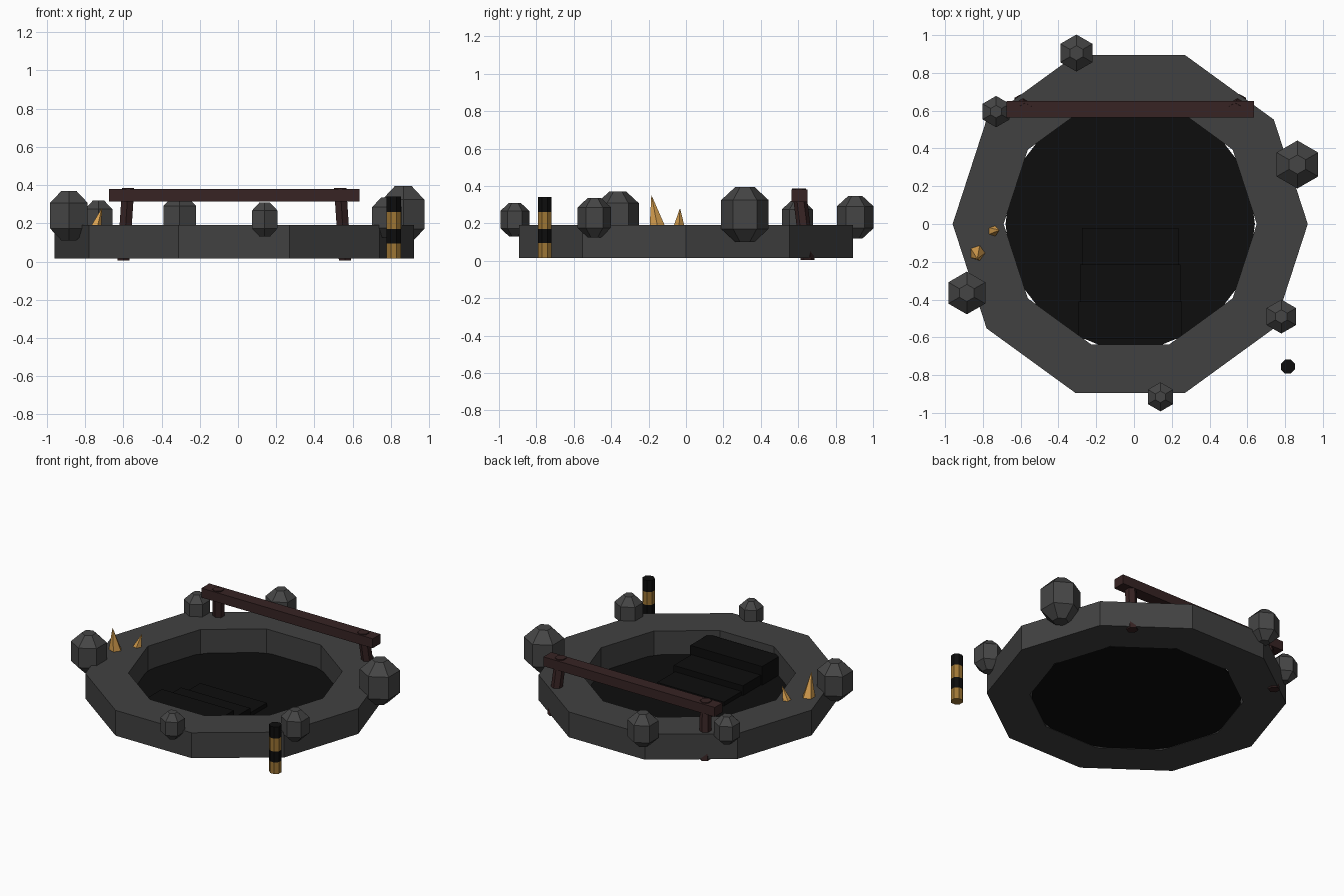
import bpy, bmesh, math
from mathutils import Vector

cube = bpy.data.objects.get("Cube")
if cube:
    bpy.data.objects.remove(cube, do_unlink=True)


def material(name, rgb):
    m = bpy.data.materials.new(name)
    m.use_nodes = True
    color = (*rgb, 1)
    m.diffuse_color = color
    bsdf = next(n for n in m.node_tree.nodes if n.type == 'BSDF_PRINCIPLED')
    bsdf.inputs["Base Color"].default_value = color
    return m


STONE = material("dark stone", (0.053, 0.053, 0.053))
ROCK = material("boulder grey", (0.06, 0.06, 0.06))
BLACK = material("pit black", (0.004, 0.004, 0.004))
WOOD = material("dark red wood", (0.038, 0.017, 0.017))
YELLOW = material("warning yellow", (0.34, 0.18, 0.035))
AMBER = material("amber crystal", (0.70, 0.36, 0.08))


def finish(name, bm, *mats):
    bmesh.ops.recalc_face_normals(bm, faces=bm.faces)
    mesh = bpy.data.meshes.new(name)
    bm.to_mesh(mesh)
    bm.free()
    for m in mats:
        mesh.materials.append(m)
    ob = bpy.data.objects.new(name, mesh)
    bpy.context.collection.objects.link(ob)
    return ob


def loft(name, sections, sides, mats, turn=0.0, closed=False, band=None):
    """Skin polygon rings given as (centre, radius); a zero radius makes a tip."""
    bm = bmesh.new()
    rings = []
    for centre, r in sections:
        c = Vector(centre)
        angles = [turn + math.tau * i / sides for i in range(sides)] if r else [0]
        rings.append([bm.verts.new(c + Vector((math.cos(a), math.sin(a), 0)) * r)
                      for a in angles])
    pairs = list(zip(rings, rings[1:]))
    if closed:
        pairs.append((rings[-1], rings[0]))
    for k, (lo, hi) in enumerate(pairs):
        for i in range(sides):
            j = (i + 1) % sides
            quad = [lo[i], lo[j]] + ([hi[0]] if len(hi) == 1 else [hi[j], hi[i]])
            bm.faces.new(quad).material_index = band(k) if band else 0
    if not closed:
        for k, ring in ((0, rings[0]), (len(pairs) - 1, rings[-1])):
            if len(ring) > 2:
                bm.faces.new(ring).material_index = band(k) if band else 0
    return finish(name, bm, *mats)


def box(name, lo, hi, mat):
    bm = bmesh.new()
    bmesh.ops.create_cube(bm, size=1)
    lo, hi = Vector(lo), Vector(hi)
    for v in bm.verts:
        v.co = (lo + hi) / 2 + v.co * (hi - lo)
    return finish(name, bm, mat)


# Ten-sided stone rim
CX, FLOOR, TOP = -0.02, 0.015, 0.19
low, high = (CX, 0, FLOOR), (CX, 0, TOP)
loft("stone_rim", [(low, 0.94), (high, 0.94), (high, 0.67), (low, 0.67)],
     10, [STONE], closed=True)

# Dark pit floor
loft("pit_floor", [((CX, 0, 0.017), 0.66), ((CX, 0, 0.027), 0.66)], 24, [BLACK])

# Steps climbing toward the front rim
for i, top in enumerate((0.054, 0.095, 0.156)):
    half = 0.255 + 0.01 * i
    y = -0.02 - 0.195 * i
    box(f"step_{i + 1}", (CX - half, y - 0.2, 0.02), (CX + half, y, top), BLACK)

# Boulders around the rim: x, y, radius, bottom, top
boulders = [(0.865, 0.315, 0.127, 0.10, 0.395), (-0.885, -0.365, 0.113, 0.11, 0.37),
            (-0.305, 0.905, 0.098, 0.12, 0.345), (0.78, -0.49, 0.09, 0.125, 0.335),
            (0.14, -0.915, 0.077, 0.13, 0.31), (-0.73, 0.595, 0.083, 0.13, 0.32)]
for n, (x, y, r, z0, z1) in enumerate(boulders):
    mid, h = (z0 + z1) / 2, (z1 - z0) / 2
    profile = [(-1, 0.4), (-0.52, 1), (0.52, 1), (1, 0.4)]
    loft(f"boulder_{n + 1}", [((x, y, mid + h * t), r * s) for t, s in profile],
         6, [ROCK], turn=math.pi / 2)

# Wooden rail on two splayed posts
box("rail_beam", (-0.675, 0.565, 0.315), (0.635, 0.65, 0.38), WOOD)
for side, name in ((-1, "right"), (1, "left")):
    loft(f"rail_post_{name}", [((CX + side * 0.58, 0.65, 0.005), 0.037),
                               ((CX + side * 0.555, 0.604, 0.386), 0.037)],
         6, [WOOD], turn=math.pi / 2)

# Striped marker post
levels = (0.015, 0.095, 0.17, 0.26, 0.34)
loft("marker_post", [((0.815, -0.755, z), 0.04) for z in levels], 8,
     [YELLOW, BLACK], turn=math.pi / 8, band=lambda k: k % 2)

# Crystal spikes
loft("crystal_large", [((-0.83, -0.15, 0.17), 0.047), ((-0.83, -0.185, 0.352), 0)], 5, [AMBER])
loft("crystal_small", [((-0.75, -0.038, 0.17), 0.035), ((-0.712, -0.032, 0.282), 0)], 5, [AMBER])
